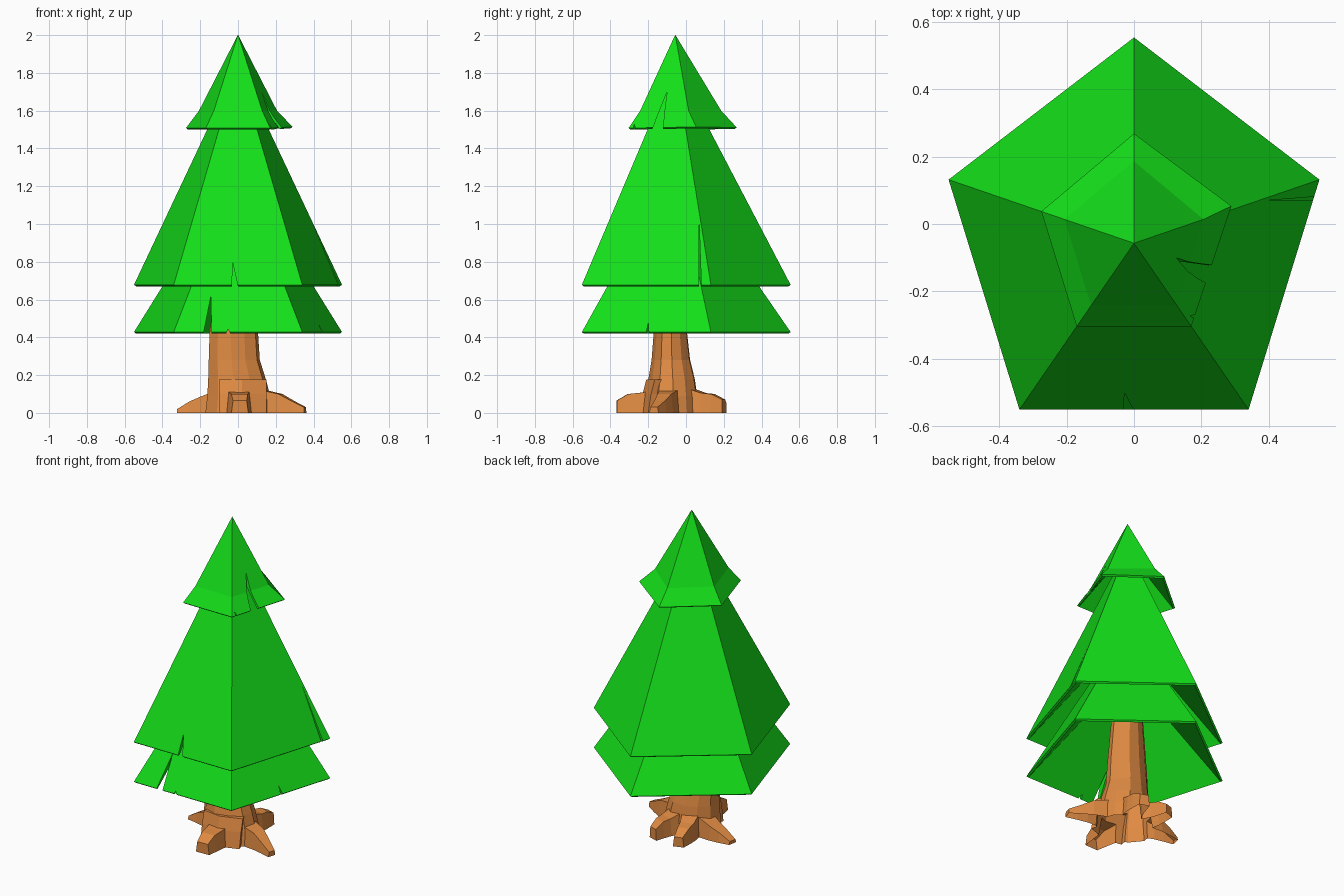
import bpy, bmesh, math, random
from mathutils import Vector

if "Cube" in bpy.data.objects:
    bpy.data.objects.remove(bpy.data.objects["Cube"])

random.seed(4)
CY = -0.057  # tree axis


def material(name, color):
    m = bpy.data.materials.new(name)
    m.diffuse_color = color
    m.use_nodes = True
    m.node_tree.nodes["Principled BSDF"].inputs["Base Color"].default_value = m.diffuse_color
    return m


GREEN = material("needles", (0.007, 0.74, 0.01, 1))
BROWN = material("bark", (0.74, 0.255, 0.055, 1))


def make(name, bm, mat):
    bmesh.ops.recalc_face_normals(bm, faces=bm.faces)
    me = bpy.data.meshes.new(name)
    bm.to_mesh(me)
    bm.free()
    me.materials.append(mat)
    ob = bpy.data.objects.new(name, me)
    bpy.context.collection.objects.link(ob)
    return ob


def boolean(ob, other, operation):
    mod = ob.modifiers.new("cut", "BOOLEAN")
    mod.operation, mod.solver, mod.object = operation, "EXACT", other
    bpy.context.view_layer.objects.active = ob
    bpy.ops.object.modifier_apply(modifier=mod.name)
    bpy.data.objects.remove(other)


def loft(bm, rings):
    """Skin rings of points and cap both ends."""
    vs = [[bm.verts.new(p) for p in r] for r in rings]
    n = len(vs[0])
    for a, b in zip(vs, vs[1:]):
        for i in range(n):
            j = (i + 1) % n
            bm.faces.new((a[i], a[j], b[j], b[i]))
    bm.faces.new(vs[0])
    bm.faces.new(vs[-1])


def penta(s, z, t=0.0):
    pts = []
    for i in range(5):
        a = math.radians(90 + 72 * i)
        pts.append(Vector(((0.579 * s - t) * math.cos(a), CY + (0.611 * s - t) * math.sin(a), z)))
    return pts


def tier(name, profile, hollow, notches, bent=False):
    """Five-sided cone with a turned-in lip and a conical hollow; profile = (scale, z) from rim to apex."""
    s0, z0 = profile[0]
    outer = [penta(s, z) for s, z in profile]
    inner = [penta(s0, z0, 0.012), penta(0.003, z0 + hollow)]
    for p in outer[0]:
        p.z += 0.008
    if bent:  # right and back corners pulled out
        for ring in (outer[0], inner[0]):
            ring[4] += Vector((0.014, 0.016, 0.006))
            ring[0] += Vector((0, 0.02, 0.003))
        outer[1][0] += Vector((0, 0.014, 0))
    bm = bmesh.new()
    loft(bm, inner[::-1] + outer)
    ob = make(name, bm, GREEN)
    # torn notches in the rim
    for axis, near, pts in notches:
        bm = bmesh.new()
        if axis == "front":
            rings = [[(p, d, z) for p, z in pts] for d in (-1, near)]
        else:
            rings = [[(d, p, z) for p, z in pts] for d in (near, 1)]
        loft(bm, rings)
        boolean(ob, make("notch_cutter", bm, GREEN), "DIFFERENCE")


# Foliage tiers
tier("lower_branches", [(1, 0.42), (0.005, 1.31)], 0.6, [
    ("front", -0.2, [(-0.187, 0.4), (-0.143, 0.62), (-0.14, 0.4)]),
    ("front", -0.2, [(-0.07, 0.4), (-0.053, 0.445), (-0.03, 0.4)]),
    ("right", 0.2, [(-0.215, 0.4), (-0.2, 0.475), (-0.195, 0.4)])])
tier("middle_branches", [(1, 0.67), (0.005, 1.84)], 0.6, [
    ("front", -0.2, [(-0.033, 0.65), (-0.028, 0.795), (0.004, 0.65)]),
    ("right", 0.2, [(0.07, 1.0), (0.07, 0.65), (0.082, 0.65)])])
tier("top_branches", [(0.5, 1.5), (0.375, 1.6), (0.002, 2.0)], 0.32, [
    ("right", 0.05, [(-0.187, 1.48), (-0.1, 1.7), (-0.11, 1.63), (-0.125, 1.48)]),
    ("right", 0.05, [(-0.285, 1.48), (-0.273, 1.53), (-0.265, 1.48)])], bent=True)

# Trunk: gnarled tapering column
SIDES = 11
bumps = [random.uniform(0.88, 1.04) for _ in range(SIDES)]
rings = []
for z, cx, cy, rx, ry in [(0, 0.01, -0.07, 0.185, 0.155), (0.09, 0.01, -0.07, 0.175, 0.145),
                          (0.18, 0, -0.07, 0.16, 0.13), (0.28, -0.015, -0.075, 0.142, 0.108),
                          (0.42, -0.0175, -0.078, 0.135, 0.094), (0.9, -0.01, -0.065, 0.09, 0.07)]:
    rings.append([(cx + rx * b * math.cos(math.tau * i / SIDES),
                   cy + ry * b * math.sin(math.tau * i / SIDES), z) for i, b in enumerate(bumps)])
bm = bmesh.new()
loft(bm, rings)
trunk = make("trunk", bm, BROWN)

# Raised bark slab at the front
bm = bmesh.new()
loft(bm, [[(-0.1, y0, z), (0.02, y0 - 0.015, z), (0.15, y0 + 0.03, z), (0.1, -0.06, z), (-0.07, -0.06, z)]
          for z, y0 in ((0, -0.23), (0.1, -0.215), (0.177, -0.195))])
boolean(trunk, make("front_bark", bm, BROWN), "UNION")


# Roots: tapering blocks running out from the trunk, merged into it
def root(name, end, w0, w1, heights, bend=0.0):
    a, b = Vector((0, -0.07, 0)), Vector((*end, 0))
    side = Vector((0, 0, 1)).cross(b - a).normalized()
    bm = bmesh.new()
    rr = []
    for f, h in zip((0.25, 0.62, 0.8, 1), heights):
        c = a.lerp(b, f) + side * bend * math.sin(math.pi * f)
        w = w0 + (w1 - w0) * f
        rr.append([c - side * w, c + side * w,
                   c + side * w * 0.8 + Vector((0, 0, h)), c - side * w * 0.8 + Vector((0, 0, h))])
    loft(bm, rr)
    boolean(trunk, make(name, bm, BROWN), "UNION")


root("root_right", (0.355, -0.17), 0.085, 0.025, (0.13, 0.1, 0.065, 0.03), 0.02)
root("root_front", (0.01, -0.367), 0.09, 0.045, (0.12, 0.105, 0.1, 0.065))
root("root_left", (-0.318, -0.01), 0.085, 0.028, (0.13, 0.085, 0.06, 0.02), -0.02)
root("root_back_left", (-0.09, 0.205), 0.08, 0.032, (0.14, 0.105, 0.095, 0.06), 0.02)
root("root_back_right", (0.09, 0.2), 0.08, 0.032, (0.14, 0.105, 0.1, 0.07), -0.02)

# The trunk is open underneath
bm = bmesh.new()
bm.from_mesh(trunk.data)
bm.normal_update()
under = [f for f in bm.faces if f.normal.z < -0.9 and f.calc_center_median().z < 0.01]
bmesh.ops.delete(bm, geom=under, context="FACES")
bm.to_mesh(trunk.data)
bm.free()
